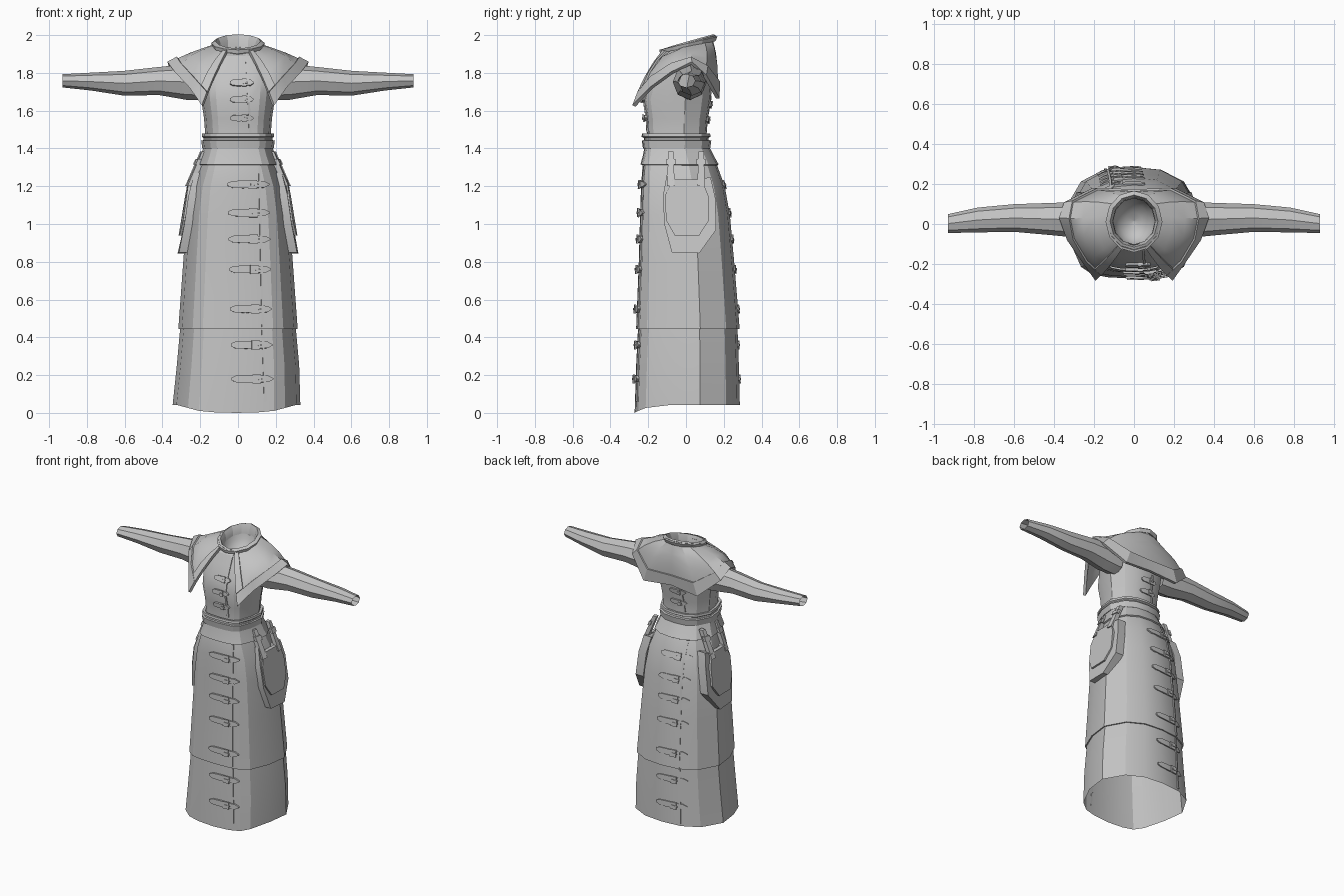
import bpy, math
from mathutils import Vector
from mathutils.bvhtree import BVHTree

if "Cube" in bpy.data.objects:
    bpy.data.objects.remove(bpy.data.objects["Cube"])

cloth = bpy.data.materials.new("grey_cloth")
cloth.diffuse_color = (0.55, 0.55, 0.55, 1)
cloth.use_nodes = True
cloth.node_tree.nodes["Principled BSDF"].inputs["Base Color"].default_value = cloth.diffuse_color

# half cross-section of the garment, front to back, in unit size
HALF = [(0, -1), (.35, -.98), (.59, -.93), (.76, -.79), (.94, -.3),
        (1, .24), (.76, .74), (.42, .95), (0, 1)]
SECTION = HALF + [(-u, v) for u, v in HALF[-2:0:-1]]
ROUND = [(math.sin(i * math.pi / 6), -math.cos(i * math.pi / 6)) for i in range(12)]


def ring(z, w, front, back, tilt=0, cx=0, dip=0, section=SECTION):
    cy, h = (front + back) / 2, (back - front) / 2
    return [Vector((cx + u * w, cy + v * h, z + tilt * v - dip * max(0, -v) ** 4))
            for u, v in section]


def neck(z, w, front, back, tilt):
    return ring(z, w, front, back, tilt, section=ROUND)


def make(name, patches, thick=0, offset=-1, closed=False, mirror=False, angle=24):
    """Each patch is a list of rows of points, bottom row first."""
    verts, faces = [], []
    for rows in patches:
        base, n = len(verts), len(rows[0])
        verts += [p for r in rows for p in r]
        for j in range(len(rows) - 1):
            for i in range(n if closed else n - 1):
                k = (i + 1) % n
                a, b = base + j * n, base + (j + 1) * n
                faces.append((a + i, a + k, b + k, b + i))
    return finish(name, verts, faces, thick, offset, mirror, angle)


def finish(name, verts, faces, thick=0, offset=-1, mirror=False, angle=24):
    me = bpy.data.meshes.new(name)
    me.from_pydata(verts, [], faces)
    me.materials.append(cloth)
    ob = bpy.data.objects.new(name, me)
    bpy.context.collection.objects.link(ob)
    if mirror:
        ob.modifiers.new("mirror", 'MIRROR').merge_threshold = 0.002
    if thick:
        m = ob.modifiers.new("thickness", 'SOLIDIFY')
        m.thickness, m.offset = thick, offset
    bpy.ops.object.select_all(action='DESELECT')
    ob.select_set(True)
    bpy.context.view_layer.objects.active = ob
    bpy.ops.object.convert(target='MESH')
    bpy.ops.object.shade_smooth_by_angle(angle=math.radians(angle))
    return ob


# skirt in two tiers, bodice, yoke and belt
body = [
    make("lower_skirt", [[ring(.043, .338, -.272, .285, cx=-.008, dip=.043),
                          ring(.25, .324, -.264, .28), ring(.47, .304, -.253, .272)]], closed=True),
    make("upper_skirt", [[ring(.445, .316, -.264, .284), ring(.62, .303, -.257, .27),
                          ring(.8, .29, -.25, .255), ring(1.05, .27, -.243, .232),
                          ring(1.2, .246, -.238, .205), ring(1.31, .205, -.23, .165),
                          ring(1.36, .188, -.215, .14)]], thick=.008, closed=True),
    make("bodice", [[ring(1.36, .18, -.21, .12), ring(1.47, .173, -.205, .108),
                     ring(1.56, .18, -.21, .115), ring(1.66, .195, -.225, .132),
                     ring(1.75, .205, -.2, .138), ring(1.83, .22, -.16, .138),
                     ring(1.89, .16, -.13, .132), ring(1.925, .11, -.1, .13, tilt=.015)]], closed=True),
    make("hip_yoke", [[ring(1.315, .217, -.241, .173), ring(1.36, .198, -.229, .148),
                       ring(1.405, .183, -.22, .125)]], thick=.01, closed=True),
    make("waist_belt", [[ring(1.4, .189, -.228, .128), ring(1.442, .195, -.234, .134)]],
         thick=.02, closed=True),
    make("upper_belt", [[ring(1.438, .184, -.222, .12), ring(1.455, .183, -.222, .118),
                         ring(1.462, .192, -.235, .13), ring(1.478, .19, -.233, .128)]],
         thick=.018, closed=True),
]

# collar rising to the back, with a trim around its rim and a lining dish inside
make("collar", [[neck(1.905, .118, -.115, .142, .03), neck(1.937, .12, -.12, .147, .035),
                 neck(1.962, .132, -.128, .158, .037)]], thick=.014, closed=True)
make("collar_trim", [[neck(1.935, .134, -.137, .156, .033), neck(1.957, .142, -.142, .166, .035)]],
     thick=.012, closed=True)
make("neck_lining", [[neck(1.925 - .13 * math.sin(a), .112 * math.cos(a), .015 - .122 * math.cos(a),
                           .015 + .122 * math.cos(a), .03 * math.cos(a))
                      for a in (1.56, 1.2, .8, .4, 0)][::-1]], closed=True, angle=60)

# sleeves
SLEEVE = [(.17, .02, 1.75, .085, .095), (.27, .02, 1.752, .09, .095), (.42, .025, 1.757, .08, .074),
          (.6, .03, 1.745, .069, .066), (.78, .02, 1.754, .062, .047), (.93, .002, 1.758, .047, .035)]
make("sleeves", [[[Vector((x, y + ry * math.cos(i * math.pi / 4), z + rz * math.sin(i * math.pi / 4)))
                   for i in range(8)] for x, y, z, ry, rz in SLEEVE]],
     closed=True, mirror=True)

# shoulder cape: columns of neck, middle and edge points, front opening to back centre
CAPE = [((.055, -.115, 1.92), (.125, -.208, 1.78), (.188, -.276, 1.625)),
        ((.09, -.07, 1.925), (.195, -.16, 1.842), (.252, -.185, 1.72)),
        ((.11, -.01, 1.94), (.245, -.06, 1.895), (.328, -.075, 1.80)),
        ((.12, .05, 1.95), (.25, .03, 1.908), (.368, .03, 1.852)),
        ((.1, .1, 1.96), (.24, .112, 1.888), (.345, .1, 1.785)),
        ((.06, .135, 1.965), (.14, .165, 1.85), (.21, .168, 1.665)),
        ((0, .145, 1.965), (0, .165, 1.84), (0, .157, 1.685))]


def cape(s, t):
    i = min(int(s), 5)
    a, m, e = (Vector(p).lerp(Vector(q), s - i) for p, q in zip(CAPE[i], CAPE[i + 1]))
    return a * (1 - t) * (1 - 2 * t) + m * 4 * t * (1 - t) + e * t * (2 * t - 1)


COLS = [0, .45, 1, 2, 3, 4, 5, 6]
make("shoulder_cape", [[[cape(s, t) for s in COLS] for t in (1, .78, .52, .26, 0)]],
     thick=.01, mirror=True, angle=30)
make("cape_edge_trim", [[[cape(s, t) for s in COLS] for t in (1, .78)]],
     thick=.01, offset=1, mirror=True)
make("cape_front_trim", [[[cape(s, t) for s in (0, .45)] for t in (.78, .52, .26, 0)]],
     thick=.01, offset=1, mirror=True)

# surface lookup so that fittings follow the cloth
verts, polys = [], []
for ob in body:
    n = len(verts)
    verts += [v.co.copy() for v in ob.data.vertices]
    polys += [[n + i for i in p.vertices] for p in ob.data.polygons]
surface = BVHTree.FromPolygons(verts, polys)


def on_cloth(x, z, lift, side):
    """side 1 is the front, side -1 the back, turned half a circle"""
    hit = surface.ray_cast(Vector((side * x, -side, z)), Vector((0, side, 0)))[0]
    return Vector((side * x, (hit.y if hit else -side * .2) - side * lift, z))


def strip(stations, z, lift, side):
    return [[on_cloth(x, z + k * h, lift, side) for x, h in stations] for k in (-1, 1)]


# overlapping closure seam and buckled straps, front and back
SKIRT_Z = (1.21, 1.06, .92, .76, .55, .36, .18)
for side, label, out in ((1, "front", 0), (-1, "back", -.005)):
    top = [1.75, 1.66, 1.56] if side == 1 else [1.63, 1.55]
    spots = [(.055 + .02 * (1.21 - z), z, 1) for z in SKIRT_Z] + [(.02, z, .56) for z in top]
    straps, frames, pins = [], [], []
    for x, z, k in spots:
        outline = [(-.11, .007), (-.085, .018), (-.03, .02), (.03, .018), (.085, .017), (.112, .003)]
        straps.append(strip([(x + u * k, h * (.6 + .4 * k)) for u, h in outline], z, .014 + out, side))
        c = x + .025 * k
        frames.append(strip([(c - .024 * k, .024 * (.6 + .4 * k)), (c + .02 * k, .024 * (.6 + .4 * k))],
                            z, .02 + out, side))
        pins.append(strip([(c - .012 * k, .006), (c + .03 * k, .003)], z, .024 + out, side))
    make(label + "_straps", straps, thick=.014)
    make(label + "_buckles", frames, thick=.009)
    make(label + "_buckle_pins", pins, thick=.006)
    seams = [[[on_cloth(x0 + (x1 - x0) * i / 24 + d, z0 + (z1 - z0) * i / 24, .007, side)
               for d in (-.006, .006)] for i in range(25)]
             for x0, z0, x1, z1 in ((.145, .06, .132, .44), (.132, .455, .115, 1.31),
                                    (.065, 1.485, .045, 1.9 if side == 1 else 1.68))]
    make(label + "_closure_seam", seams, thick=.008)


# hanging side pouches
def pouch_x(y, z):
    slope = .13 if z < 1.2 else .43
    return .272 + (1.2 - z) * slope - (y - .02) ** 2


def plate(name, outlines, lift, depth):
    vs, fs = [], []
    for o in outlines:
        b, n = len(vs), len(o)
        vs += [(pouch_x(y, z) + lift, y, z) for y, z in o]
        vs += [(pouch_x(y, z) + lift - depth, y, z) for y, z in o]
        fs += [tuple(range(b, b + n)), tuple(range(b + 2 * n - 1, b + n - 1, -1))]
        fs += [(b + i, b + n + i, b + n + (i + 1) % n, b + (i + 1) % n) for i in range(n)]
    return finish(name, vs, fs, mirror=True)


plate("side_pouches", [[(-.075, .85), (.07, .845), (.16, .97), (.155, 1.14), (.13, 1.25),
                        (.06, 1.23), (-.05, 1.23), (-.1, 1.27), (-.122, 1.15), (-.115, 1.0)]], .004, .06)
plate("pouch_panels", [[(-.06, .94), (.07, .94), (.122, 1.02), (.118, 1.15), (.085, 1.235),
                        (-.07, 1.235), (-.112, 1.15), (-.105, 1.02)]], .011, .025)
plate("pouch_straps", [[(c - .02, 1.2), (c + .02, 1.2), (c + .014, 1.385), (c - .014, 1.385)]
                       for c in (-.08, .08)], .01, .03)
plate("pouch_strap_buckles", [[(c - .024, 1.315), (c + .024, 1.315), (c + .024, 1.345), (c - .024, 1.345)]
                              for c in (-.08, .08)], .017, .02)
